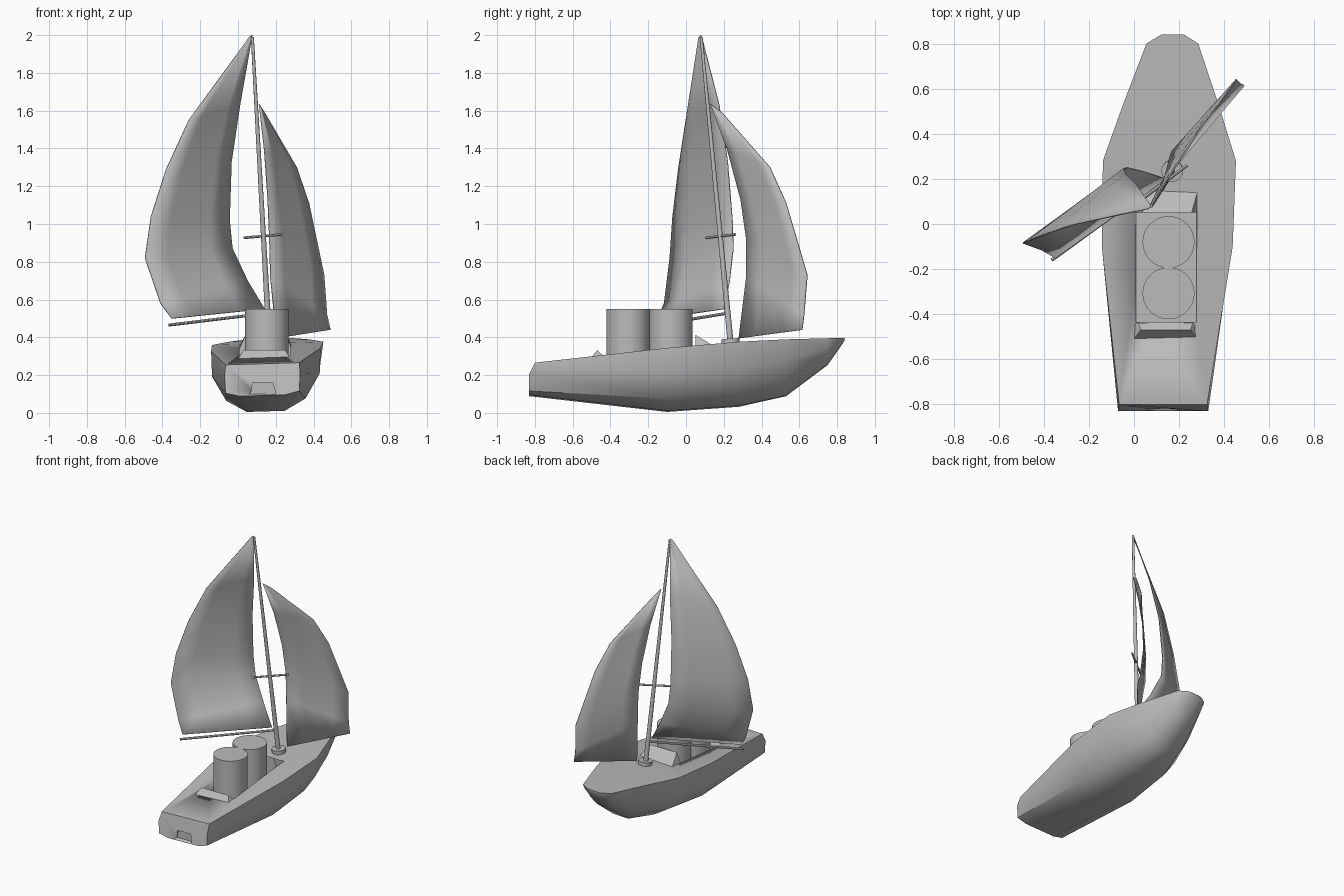
import bpy, bmesh, math
from mathutils import Vector

cube = bpy.data.objects.get("Cube")
if cube:
    bpy.data.objects.remove(cube, do_unlink=True)

grey = bpy.data.materials.new("plain_grey")
grey.use_nodes = True
COLOUR = (0.5, 0.5, 0.5, 1)
grey.diffuse_color = COLOUR
grey.node_tree.nodes["Principled BSDF"].inputs["Base Color"].default_value = COLOUR


def finish(name, bm, angle=30):
    """Turn a bmesh into a shaded, coloured object."""
    bmesh.ops.recalc_face_normals(bm, faces=bm.faces[:])
    mesh = bpy.data.meshes.new(name)
    bm.to_mesh(mesh)
    bm.free()
    mesh.materials.append(grey)
    obj = bpy.data.objects.new(name, mesh)
    bpy.context.collection.objects.link(obj)
    bpy.ops.object.select_all(action='DESELECT')
    obj.select_set(True)
    bpy.context.view_layer.objects.active = obj
    bpy.ops.object.shade_smooth_by_angle(angle=math.radians(angle))
    return obj


def rod(name, start, end, r1, r2=None, sides=12):
    a, b = Vector(start), Vector(end)
    bm = bmesh.new()
    bmesh.ops.create_cone(bm, cap_ends=True, segments=sides, radius1=r1,
                          radius2=r1 if r2 is None else r2, depth=(b - a).length)
    bm.transform((b - a).to_track_quat('Z', 'Y').to_matrix().to_4x4())
    bmesh.ops.translate(bm, verts=bm.verts[:], vec=(a + b) / 2)
    return finish(name, bm)


def hull_solid(name, points):
    bm = bmesh.new()
    for p in points:
        bm.verts.new(p)
    bmesh.ops.convex_hull(bm, input=bm.verts[:])
    return finish(name, bm)


def block(name, low, high, inset=0.0):
    """Box whose bottom is narrower than its top by inset."""
    (x0, y0, z0), (x1, y1, z1) = low, high
    return hull_solid(name, [(x0 + i, y, z) for z, i in ((z0, inset), (z1, 0)) for y in (y0, y1)]
                      + [(x1 - i, y, z) for z, i in ((z0, inset), (z1, 0)) for y in (y0, y1)])


# Hull: lofted stations, each a half section from deck edge down to keel
stations = [
    (-0.83, ((0.195, 0.26), (0.2, 0.2), (0.195, 0.11), (0.12, 0.092))),
    (-0.10, ((0.29, 0.335), (0.285, 0.2), (0.21, 0.07), (0.10, 0.008))),
    (0.28, ((0.295, 0.368), (0.275, 0.22), (0.19, 0.10), (0.09, 0.035))),
    (0.53, ((0.212, 0.383), (0.2, 0.27), (0.13, 0.15), (0.06, 0.09))),
    (0.75, ((0.133, 0.391), (0.12, 0.34), (0.09, 0.29), (0.04, 0.255))),
    (0.80, ((0.115, 0.393), (0.1, 0.365), (0.07, 0.34), (0.03, 0.325))),
    (0.84, ((0.05, 0.395), (0.045, 0.392), (0.03, 0.387), (0.012, 0.383))),
]
bm = bmesh.new()
rings = []
for y, half in stations:
    section = list(half) + [(-w, z) for w, z in reversed(half)]
    ring = []
    for i, (w, z) in enumerate(section):
        rake = 0.03 if y < -0.8 and i in (0, len(section) - 1) else 0
        ring.append(bm.verts.new((0.15 + 0.025 * y + w, y + rake, z + 0.03 * w)))
    rings.append(ring)
for a, b in zip(rings, rings[1:]):
    for i in range(len(a)):
        j = (i + 1) % len(a)
        bm.faces.new((a[i], a[j], b[j], b[i]))
bm.faces.new(rings[0])
bm.faces.new(rings[-1])
hull = finish("hull", bm, 35)

# Cockpit well and stern step cut out of the hull
well = block("cockpit_cutter", (0.003, -0.435, 0.23), (0.283, 0.055, 0.5), 0.008)
step = hull_solid("stern_step_cutter", [(x, y, z) for y in (-0.9, -0.805)
                  for x, z in ((0.065, 0.1), (0.2, 0.1), (0.185, 0.16), (0.078, 0.16))])
for cutter in (well, step):
    cut = hull.modifiers.new(cutter.name, 'BOOLEAN')
    cut.operation = 'DIFFERENCE'
    cut.solver = 'EXACT'
    cut.object = cutter
    cutter.hide_render = True
    cutter.hide_set(True)

# Sloping coamings at both ends of the cockpit
hull_solid("rear_coaming", [(x, -0.51, 0.285) for x in (0.0, 0.28)]
           + [(x, -0.436, 0.285) for x in (0.0, 0.28)]
           + [(x, -0.47, 0.332) for x in (0.03, 0.25)]
           + [(x, -0.44, 0.305) for x in (0.02, 0.26)])
hull_solid("front_coaming", [(x, 0.155, 0.35) for x in (0.005, 0.285)]
           + [(x, 0.05, 0.335) for x in (0.005, 0.285)]
           + [(x, 0.05, 0.413) for x in (0.04, 0.255)])

# Two drums standing in the cockpit
for label, y in (("front_drum", -0.08), ("rear_drum", -0.307)):
    rod(label, (0.153, y, 0.225), (0.153, y, 0.55), 0.115, sides=48)

# Mast, collar, boom and spreader
rod("mast_collar", (0.17, 0.237, 0.36), (0.169, 0.235, 0.392), 0.048, sides=16)
rod("mast", (0.166, 0.236, 0.37), (0.076, 0.08, 1.99), 0.016, 0.008)
rod("boom", (-0.365, -0.16, 0.465), (0.157, 0.22, 0.528), 0.008)
rod("spreader", (0.033, 0.107, 0.927), (0.235, 0.26, 0.945), 0.007)


def sail(name, luff, leach, columns=4):
    """Thin cloth spanned between two edge curves."""
    bm = bmesh.new()
    rows = []
    for a, b in zip(luff, leach):
        a, b = Vector(a), Vector(b)
        rows.append([bm.verts.new(a.lerp(b, i / columns)) for i in range(columns + 1)])
    for upper, lower in zip(rows, rows[1:]):
        for i in range(columns):
            bm.faces.new((upper[i], upper[i + 1], lower[i + 1], lower[i]))
    obj = finish(name, bm)
    cloth = obj.modifiers.new("thickness", 'SOLIDIFY')
    cloth.thickness = 0.006
    cloth.offset = 0
    return obj


sail("main_sail",
     [(0.075, 0.08, 2.0), (0.01, 0.175, 1.63), (-0.035, 0.22, 1.33), (-0.045, 0.245, 1.02),
      (-0.03, 0.25, 0.87), (0.05, 0.23, 0.70), (0.14, 0.2, 0.55)],
     [(0.062, 0.068, 1.99), (-0.26, 0.0, 1.55), (-0.38, -0.04, 1.29), (-0.46, -0.07, 1.04),
      (-0.492, -0.085, 0.82), (-0.41, -0.115, 0.58), (-0.35, -0.15, 0.50)])
sail("fore_sail",
     [(0.112, 0.13, 1.635), (0.14, 0.22, 1.39), (0.158, 0.29, 1.13), (0.167, 0.32, 0.92),
      (0.172, 0.32, 0.72), (0.205, 0.28, 0.395)],
     [(0.14, 0.19, 1.59), (0.31, 0.445, 1.3), (0.375, 0.53, 1.11), (0.455, 0.642, 0.73),
      (0.47, 0.625, 0.52), (0.488, 0.615, 0.44)])
